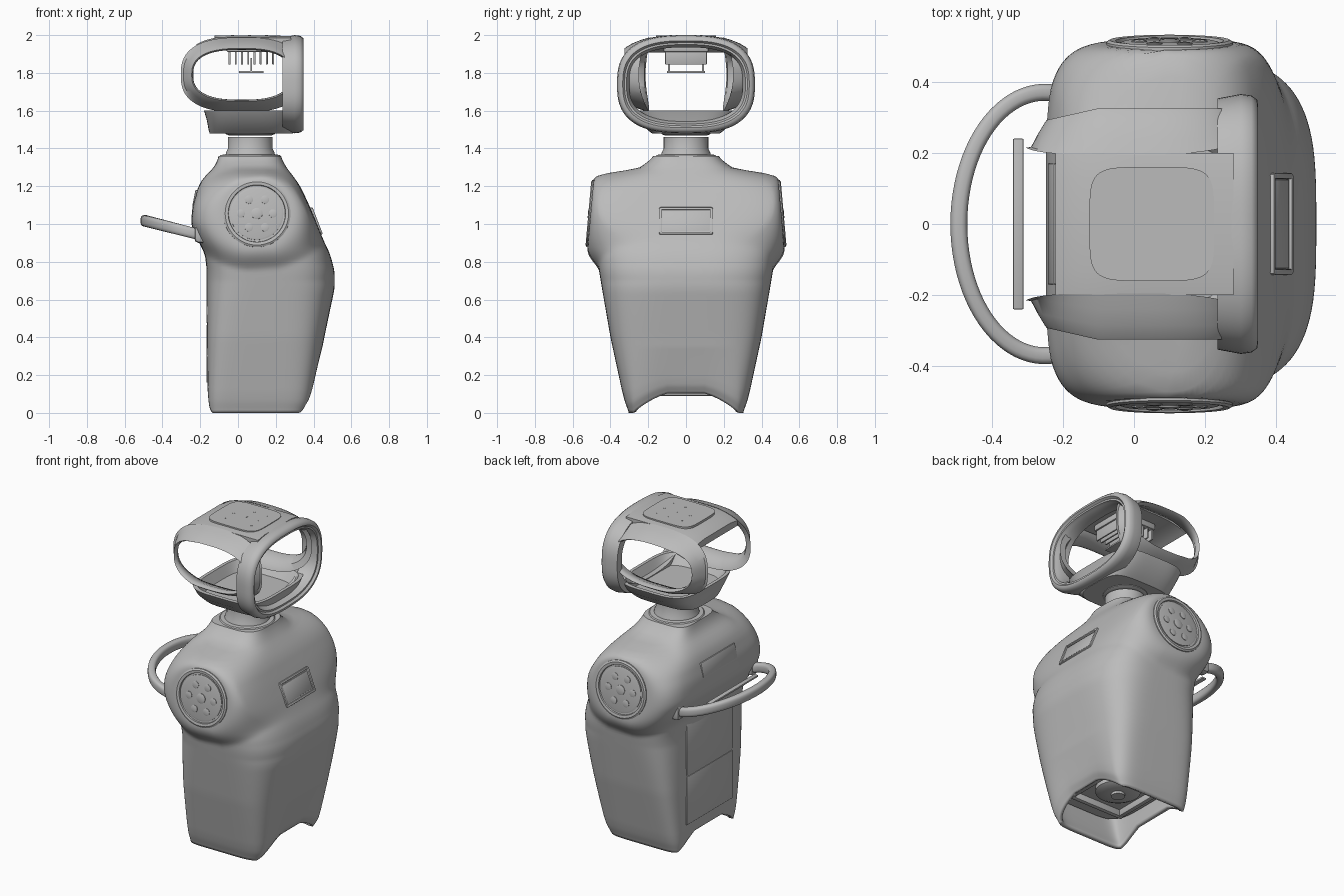
import bpy, bmesh, math
from mathutils import Vector, Matrix

cube = bpy.data.objects.get("Cube")
if cube:
    bpy.data.objects.remove(cube)

grey = bpy.data.materials.new("shell grey")
grey.use_nodes = True
COLOUR = (0.5, 0.5, 0.5, 1)
grey.diffuse_color = COLOUR
grey.node_tree.nodes["Principled BSDF"].inputs["Base Color"].default_value = COLOUR


def finish(name, bm, angle=35):
    bmesh.ops.recalc_face_normals(bm, faces=bm.faces)
    mesh = bpy.data.meshes.new(name)
    bm.to_mesh(mesh)
    bm.free()
    mesh.materials.append(grey)
    ob = bpy.data.objects.new(name, mesh)
    bpy.context.collection.objects.link(ob)
    bpy.ops.object.select_all(action="DESELECT")
    ob.select_set(True)
    bpy.context.view_layer.objects.active = ob
    bpy.ops.object.shade_smooth_by_angle(angle=math.radians(angle))
    return ob


def loft(name, rings, loop=False, caps=(True, True), angle=35):
    """Skin a list of equal closed rings."""
    bm = bmesh.new()
    rows = [[bm.verts.new(p) for p in ring] for ring in rings]
    n = len(rows[0])
    pairs = list(zip(rows, rows[1:])) + ([(rows[-1], rows[0])] if loop else [])
    for a, b in pairs:
        for i in range(n):
            j = (i + 1) % n
            bm.faces.new((a[i], a[j], b[j], b[i]))
    if not loop:
        for row, cap in zip((rows[0], rows[-1]), caps):
            if cap:
                bm.faces.new(row)
    return finish(name, bm, angle)


def oval(a, b, n, count=96):
    """Superellipse points."""
    pts = []
    for i in range(count):
        t = math.tau * (i + 0.5) / count
        c, s = math.cos(t), math.sin(t)
        pts.append((math.copysign(a * abs(c) ** (2 / n), c), math.copysign(b * abs(s) ** (2 / n), s)))
    return pts


def box(name, centre, size, matrix=None, bevel=0.008):
    bm = bmesh.new()
    bmesh.ops.create_cube(bm, size=1)
    bmesh.ops.scale(bm, vec=size, verts=bm.verts)
    bmesh.ops.bevel(bm, geom=bm.edges[:], offset=bevel, segments=2, affect="EDGES", profile=0.5)
    bm.transform(Matrix.Translation(centre) @ (matrix or Matrix()))
    return finish(name, bm)


def turned(name, profile, matrix, loop=False, count=48):
    """Lathe (radius, height) pairs around local z."""
    rings = [[matrix @ Vector((r * math.cos(math.tau * i / count), r * math.sin(math.tau * i / count), h))
              for i in range(count)] for r, h in profile]
    return loft(name, rings, loop)


# Torso: height, back, front, half width
SECTIONS = [(0, -.155, .36, .30), (.04, -.16, .385, .318), (.1, -.162, .40, .335), (.4, -.165, .457, .40),
            (.66, -.165, .512, .445), (.75, -.165, .512, .46), (.84, -.175, .488, .47), (.92, -.215, .45, .465),
            (1.0, -.25, .42, .455), (1.1, -.24, .377, .44), (1.2, -.21, .33, .39), (1.25, -.18, .295, .34),
            (1.3, -.125, .255, .24), (1.36, -.10, .225, .165)]


def section(z):
    z = min(max(z, 0), 1.36)
    for lo, hi in zip(SECTIONS, SECTIONS[1:]):
        if z <= hi[0]:
            f = (z - lo[0]) / (hi[0] - lo[0])
            return [p + (q - p) * f for p, q in zip(lo, hi)][1:]


def torso_ring(z):
    back, front, width = [sum(v) / 3 for v in zip(*(section(z + d) for d in (-.02, 0, .02)))]
    mid, half = (front + back) / 2, (front - back) / 2
    ring = []
    # corners get boxier towards the hem
    hem = max(1 - z / .7, 0)
    for (fx, fy), (bx, by) in zip(oval(half, width, 3.3 + 2.7 * hem), oval(half, width, 4.5 + 4 * hem)):
        x, y = (fx, fy) if fx > 0 else (bx, by)
        x += mid
        # shoulder pads swell out of the sides, fading slower along x
        dx, dz = x - .1, z - 1.055
        r = math.hypot(dx, dz)
        fade = .125 - .28 * max(dz, 0) + .13 * abs(dx) / max(r, .01) * max(1 - dz * dz / .1, 0)
        t = min(max((r - .185) / fade, 0), 1)
        swell = 1 - t * t * (3 - 2 * t)
        y += math.copysign(max(.505 - .09 * dz - abs(y), 0) * swell * min(abs(y) / .3, 1), y)
        # arched lower edge
        arch = .118 * max(1 - (y / .28) ** 2, 0)
        ring.append((x, y, z + arch * max(1 - z / .35, 0)))
    return ring


torso = loft("torso_shell", [torso_ring(1.36 * i / 90) for i in range(91)], caps=(False, True), angle=50)
wall = torso.modifiers.new("wall", "SOLIDIFY")
wall.thickness, wall.offset = .025, -1

# Underside floor, frame and hub
loft("underside_floor", [[(.12 + u, v, z) for u, v in oval(.25, .32, 5)] for z in (.185, .215)])
for s in (-1, 1):
    box("underside_rail", (.12, s * .2, .17), (.4, .03, .05))
    box("underside_crossbar", (.12 + s * .18, 0, .17), (.03, .4, .05))
turned("underside_hub", [(.13, 0), (.13, -.03), (.10, -.045), (.04, -.045), (.04, -.06)],
       Matrix.Translation((.12, 0, .19)))

# Neck and collar
NECK = Matrix.Translation((.065, 0, 0))
turned("collar", [(.165, 1.335), (.165, 1.355), (.155, 1.366), (.13, 1.368), (.13, 1.335)], NECK, loop=True)
turned("neck", [(.135, 1.34), (.128, 1.38), (.118, 1.40), (.118, 1.46)], NECK)

# Shoulder joints: rim, face plate, hub and bolt circle
for s in (-1, 1):
    joint = Matrix.Translation((.1, s * .505, 1.055)) @ Matrix.Rotation(-s * math.radians(90 - 5), 4, "X")
    turned("shoulder_rim", [(.178, -.01), (.178, .006), (.168, .012), (.152, .01), (.148, -.01)], joint, loop=True)
    turned("shoulder_plate", [(.14, -.01), (.14, .004), (.13, .007)], joint)
    turned("shoulder_hub", [(.03, 0), (.03, .011), (.022, .014)], joint, count=20)
    for k in range(6):
        a = math.tau * k / 6
        spot = joint @ Matrix.Translation((.085 * math.cos(a), .085 * math.sin(a), 0))
        turned("shoulder_bolt", [(.022, 0), (.022, .01), (.016, .012)], spot, count=16)
    box("shoulder_socket", (.1, s * .435, 1.243), (.06, .06, .02), Matrix.Rotation(-s * .35, 4, "X"), .004)

# Chest plate with frame, and matching upper back plate
tilt = Matrix.Rotation(-math.radians(21), 4, "Y")
box("chest_plate", (.411, 0, 1.015), (.012, .25, .11), tilt, .004)
for s in (-1, 1):
    box("chest_frame_side", (.412, s * .135, 1.015), (.02, .016, .14), tilt, .004)
    box("chest_frame_bar", (.412 - s * .025, 0, 1.015 + s * .065), (.02, .28, .014), tilt, .004)
box("upper_back_plate", (-.228, 0, 1.135), (.012, .34, .09), Matrix.Rotation(.2, 4, "Y"), .004)

# Back panels separated by a seam
for low, high in ((.16, .465), (.475, .8)):
    box("back_panel", (-.162, 0, (low + high) / 2), (.012, .46, high - low), bevel=.004)
box("rear_bar", (-.325, 0, .975), (.03, .48, .012), bevel=.004)

# Carry handle: flat strap swept around the back
strap = []
for i in range(49):
    t = math.pi * (i / 48 - .5) * 1.12
    c, s = math.cos(t), math.sin(t)
    strap.append([(-.25 - (.242 + u) * c, (.37 + u) * s, .955 + .062 * c + v) for u, v in oval(.024, .03, 3, 16)])
loft("carry_handle", strap)
for s in (-1, 1):
    box("handle_mount", (-.17, s * .37, .95), (.12, .07, .10), bevel=.02)


# Head: hoops made by sweeping a (depth, inset) profile round an oval
def hoop(name, profile, a, b, n, place):
    return loft(name, [[place(u, v, d) for u, v in oval(a - inset, b - inset, n)] for d, inset in profile],
                loop=True, angle=45)


hoop("face_rim", [(.235, .012), (.30, 0), (.33, .004), (.346, .016), (.348, .03), (.335, .04), (.335, .05),
                  (.32, .055), (.30, .065), (.24, .065)],
     .365, .26, 2.7, lambda u, v, d: (d, u, 1.74 + v))

for s in (-1, 1):
    def side(u, v, d, s=s):
        inner = .19 + .06 * (1 - (v / .207) ** 2)
        taper = 1 - .7 * max(-u - .12, 0)
        return (.02 + u, s * max(d, inner) * taper, 1.79 + v)
    hoop("side_frame", [(.19, .012), (.24, .026), (.285, .044), (.318, .064), (.325, .07), (.312, .077),
                        (.29, .078), (.19, .05)], .335, .21, 2.6, side)


# Roof follows the curve of the side frames
def roof_height(x):
    return 1.79 + .207 * (1 - (max(.02 - x, 0) / .325) ** 2.6) ** (1 / 2.6)


roof = []
for i in range(25):
    x = -.22 + .5 * i / 24
    top = roof_height(x)
    roof.append([(x, y, top - drop) for y, drop in
                 ((-.2, .045), (-.2, .012), (-.13, .002), (.13, .002), (.2, .012), (.2, .045))])
loft("head_roof", roof)
loft("roof_panel", [[(.05 + u, v, z) for u, v in oval(.175, .16, 5)] for z in (1.985, 1.999)])

# Jaw: hollow shell tapering down to the base, with a sunken floor and neck socket
loft("jaw_shell", [[(.07 + u, v, z) for u, v in oval(a, b, 4)] for z, a, b in
                   ((1.48, .22, .18), (1.495, .225, .2), (1.55, .235, .265), (1.6, .25, .295), (1.6, .23, .27),
                    (1.54, .2, .22))])
turned("neck_socket", [(.11, 1.468), (.13, 1.476), (.13, 1.49)], NECK)

# Electronics hanging under the roof
box("sensor_block", (.07, 0, 1.93), (.26, .24, .04))
for i in range(8):
    box("cooling_fin", (-.045 + .033 * i, 0, 1.885), (.01, .22, .08), bevel=.002)
box("sensor_strip", (.07, 0, 1.805), (.13, .2, .01), bevel=.002)
for s in (-1, 1):
    box("sensor_hanger", (.07, s * .09, 1.84), (.01, .01, .08), bevel=.002)

# Small studs on the roof
for x in (-.03, .06, .15):
    for y in (-.08, 0, .08):
        turned("roof_stud", [(.008, 1.99), (.008, 2.0)], Matrix.Translation((x, y, 0)), count=6)
